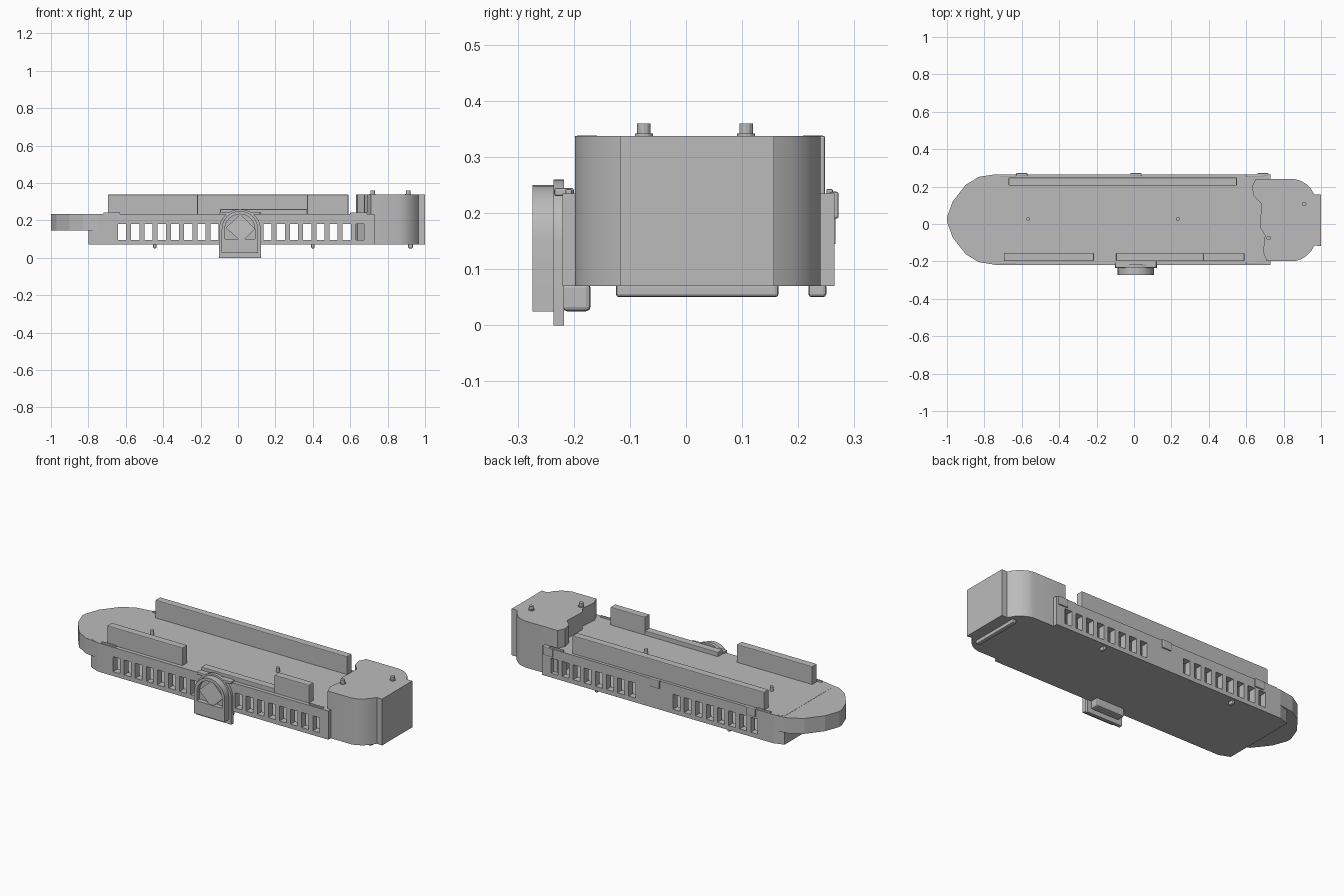
import bpy
import bmesh
import math

cube = bpy.data.objects.get("Cube")
if cube:
    bpy.data.objects.remove(cube, do_unlink=True)

grey = bpy.data.materials.new("plain grey")
grey.use_nodes = True
TONE = (0.5, 0.5, 0.5, 1)
grey.diffuse_color = TONE
grey.node_tree.nodes["Principled BSDF"].inputs["Base Color"].default_value = TONE


def finish(bm, name):
    bmesh.ops.recalc_face_normals(bm, faces=bm.faces)
    mesh = bpy.data.meshes.new(name)
    bm.to_mesh(mesh)
    bm.free()
    mesh.materials.append(grey)
    ob = bpy.data.objects.new(name, mesh)
    bpy.context.collection.objects.link(ob)
    return ob


def prism(name, outline, lo, hi, axis="z"):
    """Extrude an outline along z (x, y points) or along y (x, z points)."""
    bm = bmesh.new()
    place = (lambda a, b: (a, b, lo)) if axis == "z" else (lambda a, b: (a, lo, b))
    face = bm.faces.new([bm.verts.new(place(*p)) for p in outline])
    moved = bmesh.ops.extrude_face_region(bm, geom=[face])["geom"]
    shift = (0, 0, hi - lo) if axis == "z" else (0, hi - lo, 0)
    bmesh.ops.translate(bm, vec=shift, verts=[v for v in moved if isinstance(v, bmesh.types.BMVert)])
    return finish(bm, name)


def box(name, x0, x1, y0, y1, z0, z1, bevel=0):
    ob = prism(name, [(x0, y0), (x1, y0), (x1, y1), (x0, y1)], z0, z1)
    if bevel:
        mod = ob.modifiers.new("edge", "BEVEL")
        mod.width = bevel
        mod.segments = 2
    return ob


def peg(name, x, y, z0, z1, r=0.012):
    ring = [(x + r * math.cos(i * math.pi / 6), y + r * math.sin(i * math.pi / 6)) for i in range(12)]
    return prism(name, ring, z0, z1)


def cut(target, cutter):
    mod = target.modifiers.new(cutter.name, "BOOLEAN")
    mod.object = cutter
    mod.operation = "DIFFERENCE"
    mod.solver = "EXACT"
    cutter.hide_render = True
    cutter.hide_viewport = True
    cutter.display_type = "WIRE"


def smooth(ob):
    bpy.ops.object.select_all(action="DESELECT")
    ob.select_set(True)
    bpy.context.view_layer.objects.active = ob
    bpy.ops.object.shade_smooth_by_angle(angle=math.radians(25))


def arch(r, z0, spring, cx=0.01):
    top = [(cx + r * math.cos(i * math.pi / 16), spring + r * math.sin(i * math.pi / 16)) for i in range(17)]
    return [(cx - r, z0), (cx + r, z0)] + top


# Hollow hull with a row of openings on both sides
MID = 0.024
hull = prism("hull", [(-0.8, -0.195), (-0.74, -0.22), (0.73, -0.22), (0.73, 0.265),
                      (-0.74, 0.265), (-0.8, 0.245)], 0.07, 0.235)
cut(hull, box("hull_cavity", -0.76, 0.69, -0.18, 0.225, 0.09, 0.205))
bm = bmesh.new()
for i in range(19):
    if i in (8, 9, 10):
        continue
    geom = bmesh.ops.create_cube(bm, size=1)["verts"]
    bmesh.ops.scale(bm, vec=(0.044, 0.8, 0.086), verts=geom)
    bmesh.ops.translate(bm, vec=(-0.62 + i * 0.0707, MID, 0.138), verts=geom)
cut(hull, finish(bm, "opening_cutters"))

# Overhanging faceted nose
half = [(-0.74, 0.242), (-0.83, 0.228), (-0.9, 0.185), (-0.97, 0.095), (-1.0, 0.012)]
nose = prism("nose", [(x, MID + d) for x, d in half] + [(x, MID - d) for x, d in reversed(half)], 0.145, 0.234)

# Deck edge strips and clips
for y in (-0.215, 0.25):
    for x in (-0.72, 0.6):
        box("deck_edge_pad", x, x + 0.09, y, y + 0.012, 0.23, 0.243, 0.003)
for x in (-0.6, 0.01, 0.69):
    box("back_clip", x - 0.03, x + 0.03, 0.255, 0.272, 0.19, 0.238, 0.004)

# Deck rails
box("back_rail", -0.67, 0.55, 0.205, 0.248, 0.23, 0.338, 0.004)
box("front_rail_long", -0.695, -0.215, -0.198, -0.155, 0.23, 0.338, 0.004)
box("front_rail_short", 0.37, 0.59, -0.198, -0.155, 0.23, 0.338, 0.004)
box("front_rail_low", -0.095, 0.37, -0.198, -0.155, 0.23, 0.26, 0.003)

# Tall end block with rounded flanks and an uneven inner edge
inner = [(0.65, 0.24), (0.63, 0.2), (0.64, 0.15), (0.68, 0.11), (0.675, -0.02),
         (0.7, -0.06), (0.69, -0.15), (0.71, -0.198)]
flank = [(0.86, 0), (0.89, 0.008), (0.92, 0.026), (0.945, 0.05), (0.965, 0.083)]
outer = [(x, -0.198 + d) for x, d in flank] + [(1.0, -0.118), (1.0, 0.157)]
outer += [(x, 0.24 - d) for x, d in reversed(flank)]
smooth(prism("end_block", inner + outer, 0.07, 0.337))

# Pegs above and below
for x, y in ((0.72, -0.075), (0.91, 0.107)):
    peg("block_peg", x, y, 0.33, 0.36)
    peg("block_peg_foot", x, y, 0.33, 0.342, 0.016)
for x in (-0.565, 0.235):
    peg("deck_peg", x, 0.027, 0.23, 0.26, 0.01)
for x in (-0.445, 0.4):
    box("under_peg", x - 0.009, x + 0.009, 0.218, 0.25, 0.05, 0.075, 0.006)
box("under_bar", 0.91, 0.935, -0.125, 0.165, 0.05, 0.075, 0.006)

# Arched shield on the front, with a recess and a tilted diamond
smooth(prism("shield_back", arch(0.112, 0.0, 0.148), -0.236, -0.217, "y"))
shield = prism("shield_front", arch(0.097, 0.025, 0.153), -0.274, -0.23, "y")
cut(shield, prism("shield_recess_cutter", arch(0.08, 0.1, 0.153), -0.3, -0.248, "y"))
smooth(shield)
diamond = prism("shield_diamond", [(-0.065, 0.16), (0.02, 0.085), (0.092, 0.155), (0.012, 0.232)], -0.008, 0.008, "y")
for v in diamond.data.vertices:
    v.co.y += -0.262 + (v.co.z - 0.085) * 0.1
box("shield_foot", -0.08, 0.1, -0.22, -0.17, 0.025, 0.075, 0.008)
box("shield_bridge", -0.1, 0.12, -0.235, -0.2, 0.23, 0.245, 0.004)
